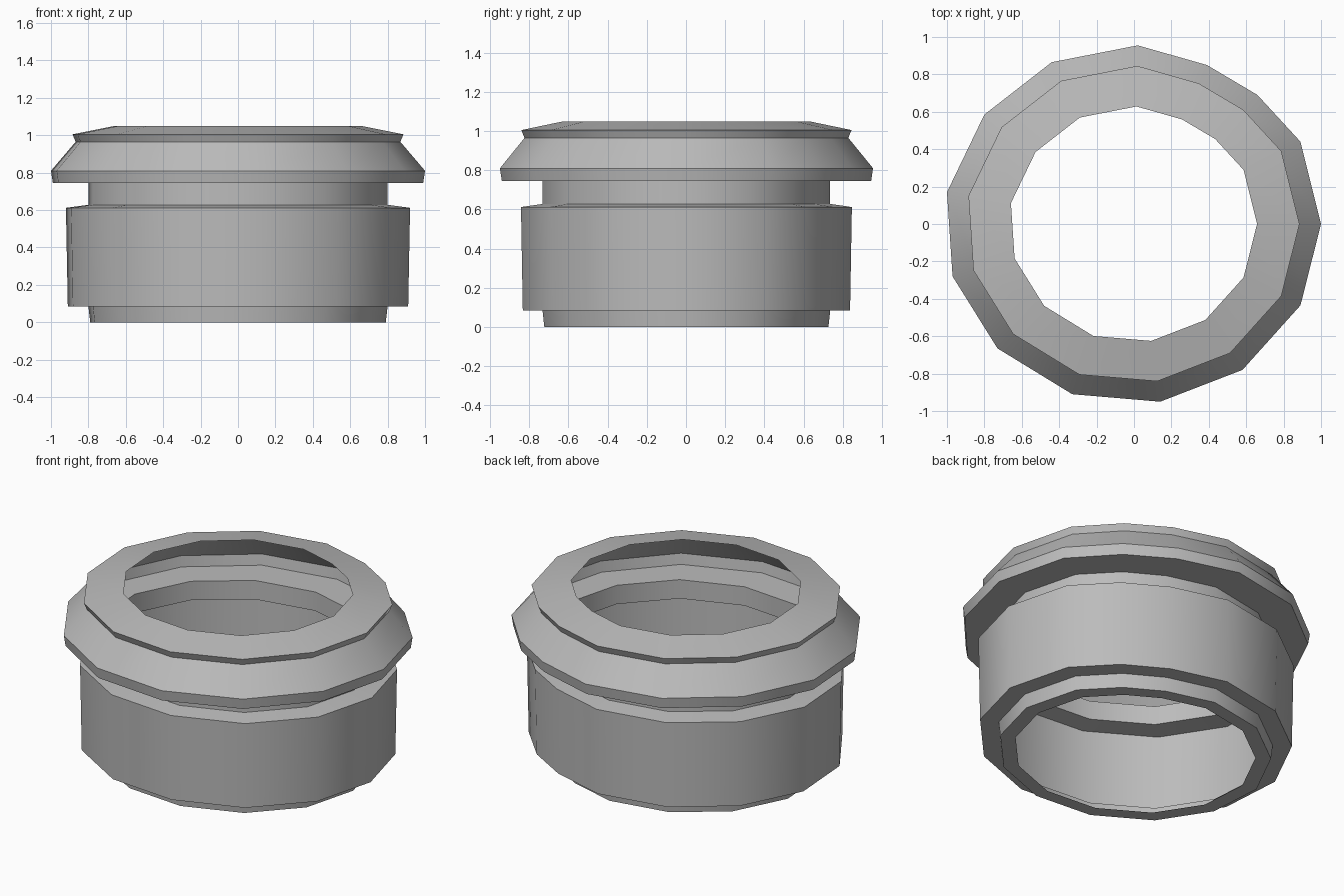
import bpy, bmesh, math

if "Cube" in bpy.data.objects:
    bpy.data.objects.remove(bpy.data.objects["Cube"])

# Slightly irregular 14-sided outline of the collar, seen from above
OUTLINE = [(1, 0), (.89, .44), (.66, .69), (.39, .85), (.02, .955), (-.44, .865), (-.80, .585),
           (-1, .17), (-.97, -.28), (-.73, -.665), (-.33, -.91), (.14, -.95), (.58, -.78), (.89, -.435)]

# Thin open shell, bottom to top: (scale of the outline, height, extra y scale)
B = .964
SECTION = [
    (.70, 0, B), (.79, 0, B),                         # bottom rim
    (.80, .085, B), (.91, .085, B),                   # foot
    (.92, .612, B), (.80, .628, B),                   # body
    (.80, .745, B), (.99, .745, 1),                   # neck
    (1.0, .81, 1), (.868, .965, 1),                   # flange
    (.885, 1.005, 1), (.658, 1.05, 1),                # lip
]

metal = bpy.data.materials.new("grey")
metal.diffuse_color = (.5, .5, .5, 1)
metal.use_nodes = True
metal.node_tree.nodes["Principled BSDF"].inputs["Base Color"].default_value = metal.diffuse_color

bm = bmesh.new()
rings = [[bm.verts.new((x * s, y * s * k, z)) for x, y in OUTLINE] for s, z, k in SECTION]
n = len(OUTLINE)
for low, high in zip(rings, rings[1:]):
    for j in range(n):
        bm.faces.new((low[j], low[(j + 1) % n], high[(j + 1) % n], high[j]))
mesh = bpy.data.meshes.new("ring_collar")
bm.to_mesh(mesh)
bm.free()

collar = bpy.data.objects.new("ring_collar", mesh)
bpy.context.collection.objects.link(collar)
mesh.materials.append(metal)

# Smooth around the wall, sharp at the steps
bpy.context.view_layer.objects.active = collar
collar.select_set(True)
bpy.ops.object.shade_smooth_by_angle(angle=math.radians(31))
